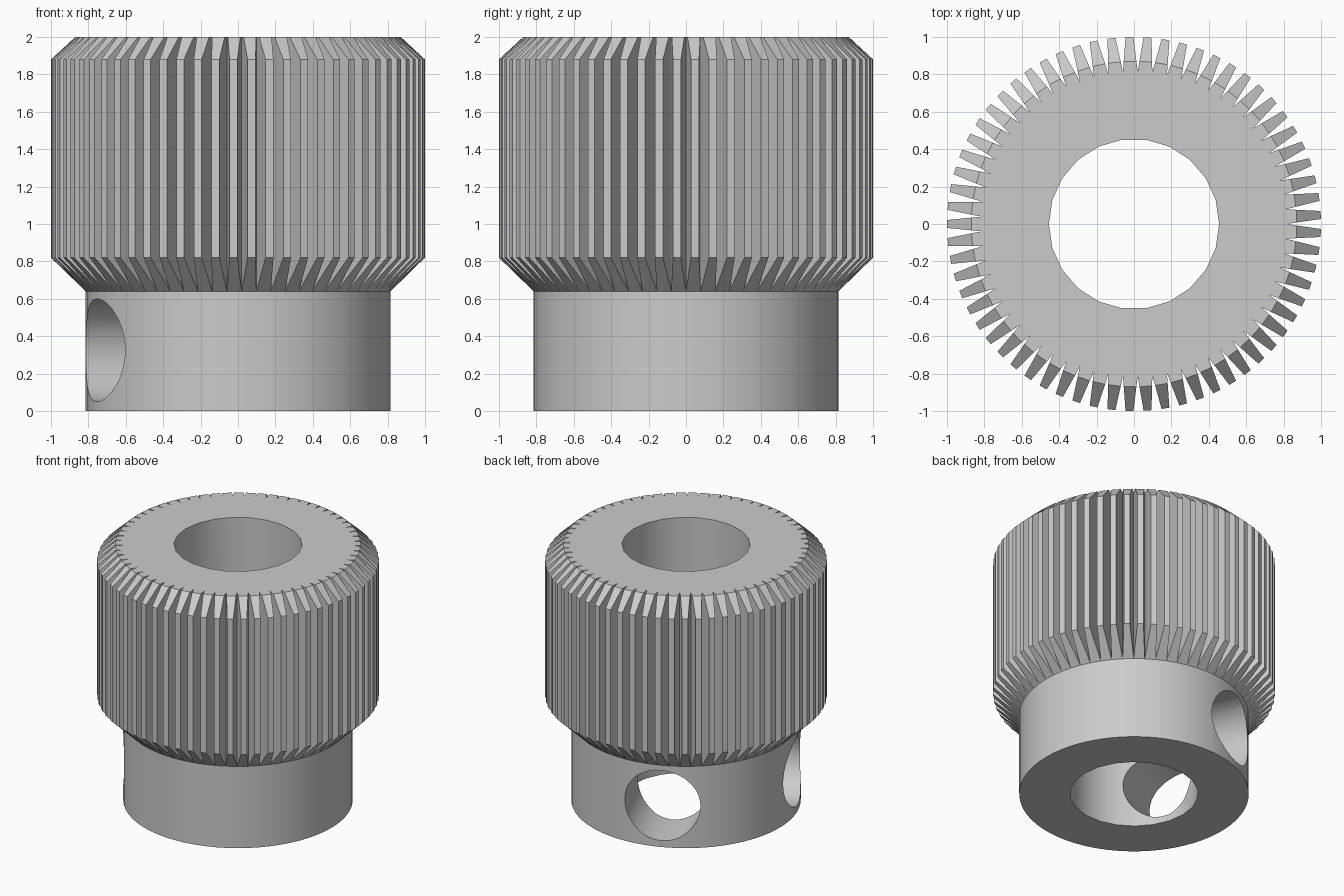
import bpy, bmesh
from math import tau, pi, radians, cos, sin
from mathutils import Vector

default = bpy.data.objects.get("Cube")
if default:
    bpy.data.objects.remove(default, do_unlink=True)

TEETH = 65
ROOT, TIP = 0.815, 1.0
TIP_SHARE = 0.44          # part of each pitch taken by the tooth tip
BORE, SIDE_HOLE, HOLE_Z = 0.455, 0.275, 0.325

# Satin grey metal
grey = bpy.data.materials.new("grey_metal")
grey.use_nodes = True
colour = (0.6, 0.6, 0.6, 1)
grey.diffuse_color = colour
grey.node_tree.nodes["Principled BSDF"].inputs["Base Color"].default_value = colour


def polar(r, a, z):
    return Vector((r * cos(a), r * sin(a), z))


def ring(bm, z, t):
    """Toothed outline: V-shaped roots, teeth grown to the share t of full height."""
    pitch = tau / TEETH
    points = []
    for i in range(TEETH):
        a = i * pitch
        root, nxt = polar(ROOT, a, z), polar(ROOT, a + pitch, z)
        gap = pitch * (1 - TIP_SHARE) / 2
        points += [root,
                   root.lerp(polar(TIP, a + gap, z), t),
                   nxt.lerp(polar(TIP, a + pitch - gap, z), t)]
    return [bm.verts.new(p) for p in points]


# Hub and toothed wheel in one body; teeth vanish into the round hub
bm = bmesh.new()
layers = [(0, 0), (0.64, 0), (0.82, 1), (1.88, 1), (2, 0.3)]
rings = [ring(bm, z, t) for z, t in layers]
for low, high in zip(rings, rings[1:]):
    for i in range(len(low)):
        j = (i + 1) % len(low)
        bm.faces.new((low[i], low[j], high[j], high[i]))
bm.faces.new(rings[0][::-1])
bm.faces.new(rings[-1])
bmesh.ops.remove_doubles(bm, verts=bm.verts, dist=0.0005)
bmesh.ops.recalc_face_normals(bm, faces=bm.faces)
mesh = bpy.data.meshes.new("drive_gear")
bm.to_mesh(mesh)
bm.free()
mesh.materials.append(grey)
gear = bpy.data.objects.new("drive_gear", mesh)
bpy.context.collection.objects.link(gear)


def drill(name, sides, radius, depth, location, rotation):
    """Cut a round hole through the gear."""
    bpy.ops.mesh.primitive_cylinder_add(vertices=sides, radius=radius, depth=depth,
                                        location=location, rotation=rotation)
    cutter = bpy.context.object
    cutter.name = name
    cutter.hide_render = True
    cutter.data.materials.append(grey)
    mod = gear.modifiers.new(name, "BOOLEAN")
    mod.operation, mod.solver, mod.object = "DIFFERENCE", "EXACT", cutter
    bpy.context.view_layer.objects.active = gear
    bpy.ops.object.modifier_apply(modifier=name)
    bpy.data.objects.remove(cutter, do_unlink=True)


# Shaft bore and the two set-screw holes at right angles
drill("shaft_bore", 22, BORE, 5, (0, 0, 1), (0, 0, pi / 2))
for n, angle in enumerate((112.5, 202.5)):
    a = radians(angle)
    drill(f"screw_hole_{n}", 40, SIDE_HOLE, 1.2, polar(0.6, a, HOLE_Z), (0, pi / 2, a))

# Smooth round walls, crisp teeth
bpy.ops.object.select_all(action="DESELECT")
gear.select_set(True)
bpy.context.view_layer.objects.active = gear
bpy.ops.object.shade_smooth_by_angle(angle=radians(25))
